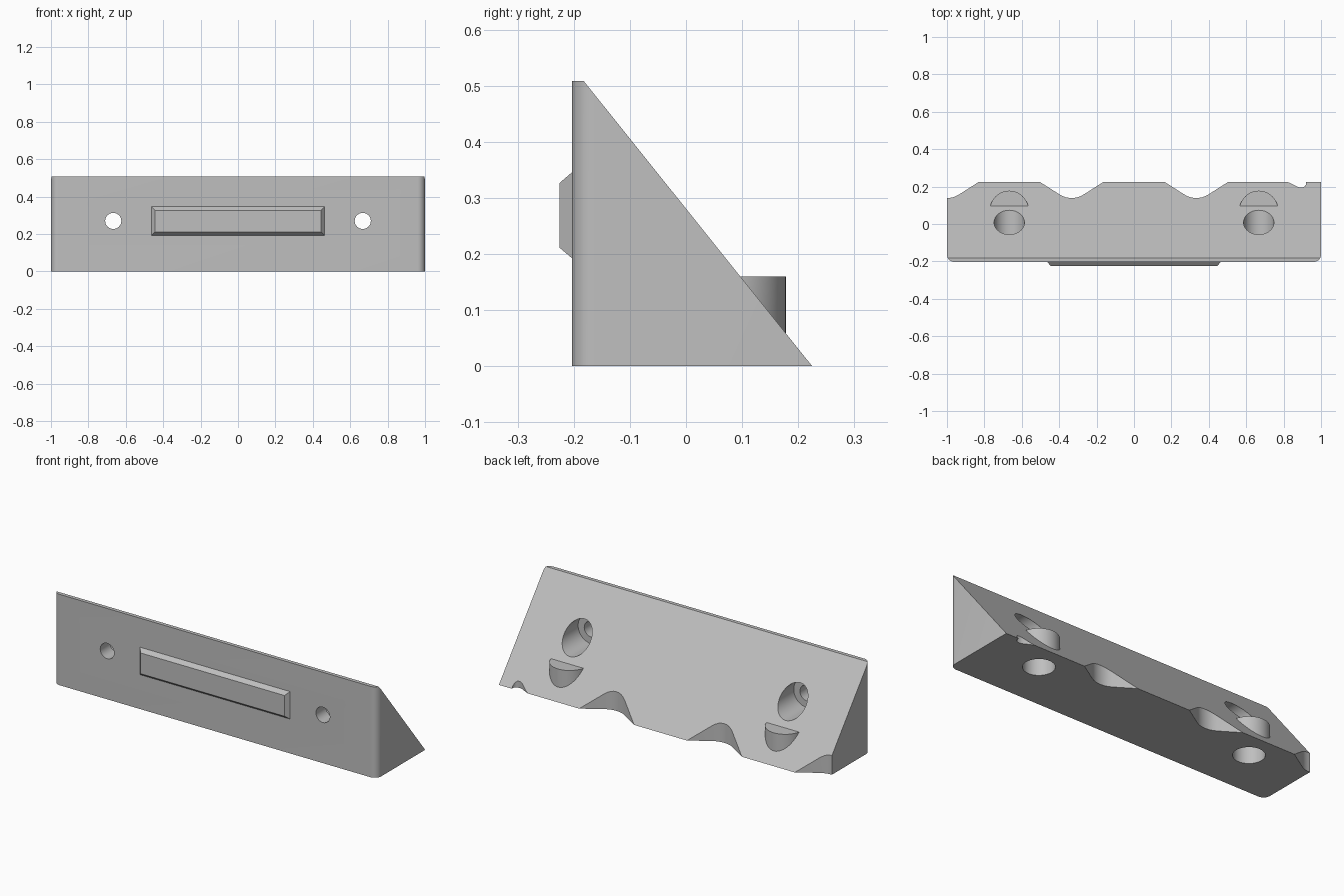
import bpy, bmesh, math
from mathutils import Vector

if "Cube" in bpy.data.objects:
    bpy.data.objects.remove(bpy.data.objects["Cube"], do_unlink=True)

grey = bpy.data.materials.new("light grey")
grey.use_nodes = True
colour = (0.52, 0.52, 0.52, 1)
grey.diffuse_color = colour
grey.node_tree.nodes["Principled BSDF"].inputs["Base Color"].default_value = colour

FRONT, BACK, HEIGHT = -0.203, 0.225, 0.508
SCREW_Z, FIXING_X, PEG_Y = 0.27, 0.667, 0.075


def make_object(name, bm):
    bmesh.ops.recalc_face_normals(bm, faces=bm.faces)
    mesh = bpy.data.meshes.new(name)
    bm.to_mesh(mesh)
    bm.free()
    mesh.materials.append(grey)
    obj = bpy.data.objects.new(name, mesh)
    bpy.context.collection.objects.link(obj)
    return obj


def cylinder(name, radius, start, end):
    """Closed cylinder between two points."""
    start, end = Vector(start), Vector(end)
    axis = end - start
    bm = bmesh.new()
    bmesh.ops.create_cone(bm, cap_ends=True, segments=48, radius1=radius,
                          radius2=radius, depth=axis.length)
    turn = axis.to_track_quat('Z', 'Y').to_matrix()
    bmesh.ops.rotate(bm, verts=bm.verts, matrix=turn)
    bmesh.ops.translate(bm, verts=bm.verts, vec=(start + end) / 2)
    return make_object(name, bm)


def combine(target, tool, operation):
    mod = target.modifiers.new(operation, 'BOOLEAN')
    mod.operation = operation
    mod.solver = 'EXACT'
    mod.object = tool
    bpy.context.view_layer.objects.active = target
    bpy.ops.object.modifier_apply(modifier=mod.name)
    bpy.data.objects.remove(tool, do_unlink=True)


# Plan outline: rounded front corners, scalloped back edge
half_notch = [(0.17, BACK), (0.065, 0.158), (0.048, 0.149), (0.032, 0.143),
              (0.016, 0.14), (0, 0.139)]
right_side = half_notch[::-1]
left_side = [(-x, y) for x, y in half_notch]
notch = left_side + right_side[1:]

r = 0.04
angles = [math.radians(a) for a in range(0, 91, 10)]
corner = [(1 - r + r * math.sin(a), FRONT + r - r * math.cos(a)) for a in angles]
outline = [(-x, y) for x, y in corner[::-1]] + corner
outline += [(1, BACK), (0.92, BACK), (0.92, 0.212), (0.914, 0.202), (0.904, 0.196),
            (0.89, 0.195), (0.876, 0.198), (0.86, 0.206), (0.84, 0.217), (0.82, BACK)]
for centre in (1 / 3, -1 / 3):
    outline += [(centre + x, y) for x, y in notch[::-1]]
outline += [(-1 + x, y) for x, y in half_notch]

# Wedge body: extruded outline sliced by the sloping back
bm = bmesh.new()
base = bm.faces.new([bm.verts.new((x, y, 0)) for x, y in outline])
raised = bmesh.ops.extrude_face_region(bm, geom=[base])["geom"]
bmesh.ops.translate(bm, vec=(0, 0, HEIGHT),
                    verts=[v for v in raised if isinstance(v, bmesh.types.BMVert)])
slope_normal = Vector((0, HEIGHT, BACK + 0.182))
cut = bmesh.ops.bisect_plane(bm, geom=bm.verts[:] + bm.edges[:] + bm.faces[:],
                             plane_co=(0, BACK, 0), plane_no=slope_normal,
                             clear_outer=True, dist=1e-5)
bmesh.ops.holes_fill(bm, edges=[e for e in bm.edges if e.is_boundary], sides=0)
body = make_object("wedge_body", bm)

# Rear pegs with blind pockets below, and counterbored screw holes
for side in (-1, 1):
    x = side * FIXING_X
    combine(body, cylinder("peg", 0.103, (x, PEG_Y, 0.02), (x, PEG_Y, 0.16)), 'UNION')
    combine(body, cylinder("pocket", 0.08, (x, PEG_Y, -0.1), (x, PEG_Y, 0.13)), 'DIFFERENCE')
    combine(body, cylinder("counterbore", 0.081, (x, -0.115, SCREW_Z), (x, 0.4, SCREW_Z)), 'DIFFERENCE')
    combine(body, cylinder("screw_hole", 0.043, (x, -0.4, SCREW_Z), (x, 0, SCREW_Z)), 'DIFFERENCE')

# Raised front panel with bevelled rim
bm = bmesh.new()
bmesh.ops.create_cube(bm, size=1)
for v in bm.verts:
    inset = 0.023 if v.co.y < 0 else 0
    v.co = (math.copysign(0.468 - inset, v.co.x),
            -0.225 if v.co.y < 0 else FRONT + 0.005,
            0.269 + math.copysign(0.081 - inset, v.co.z))
panel = make_object("front_panel", bm)

# Smooth curved walls, sharp edges elsewhere
bpy.ops.object.select_all(action='DESELECT')
body.select_set(True)
bpy.context.view_layer.objects.active = body
bpy.ops.object.shade_smooth_by_angle(angle=math.radians(25))
